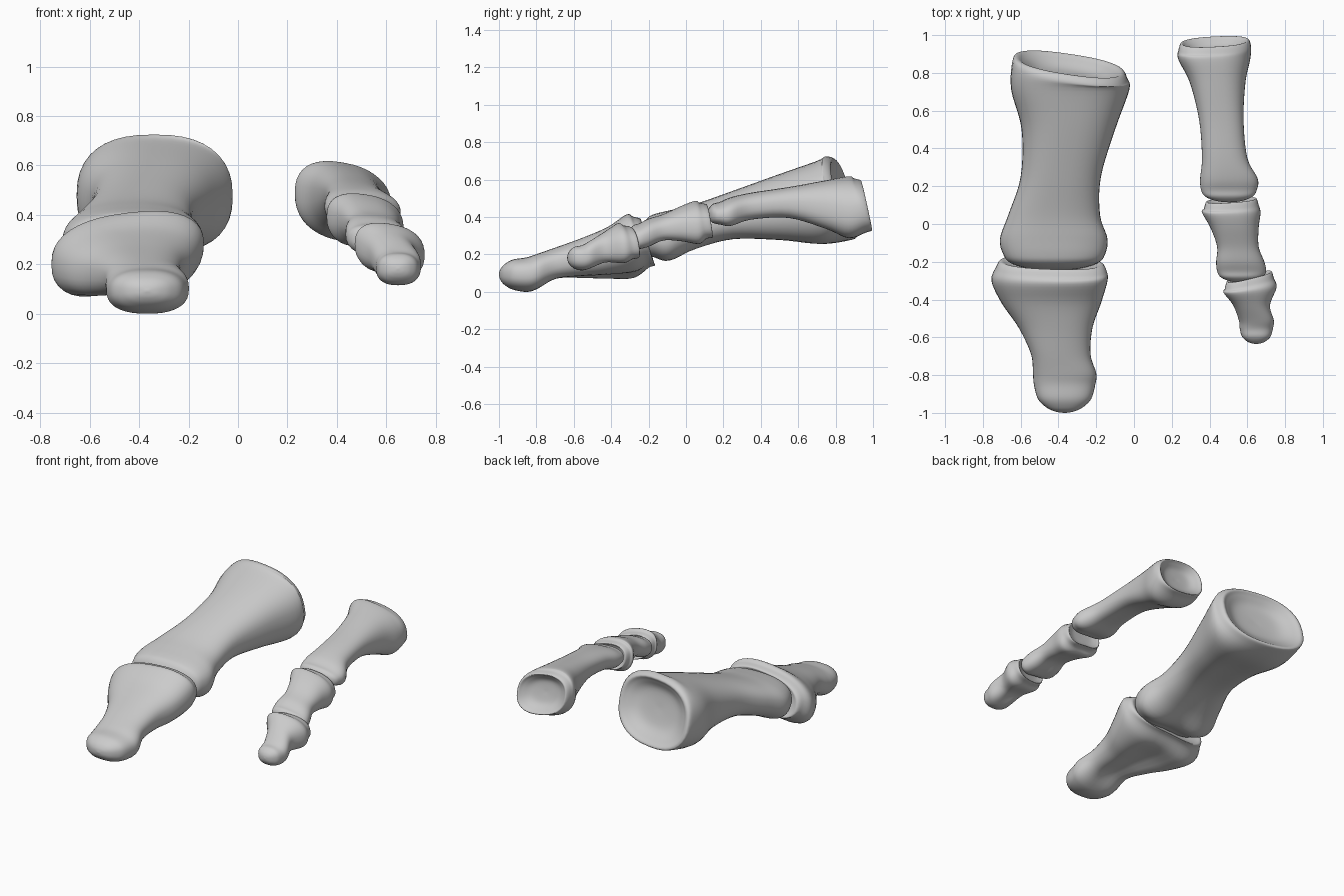
import bpy, bmesh, math

SIDES, STEPS = 40, 5


def scaled(st, s, dy):
    y, x0, x1, z0, z1, top, right, k, flat = st
    cx, cz, rx, rz = (x0 + x1) / 2, (z0 + z1) / 2, (x1 - x0) / 2 * s, (z1 - z0) / 2 * s
    return (y + dy, cx - rx, cx + rx, cz - rz, cz + rz, top * s, right * s, k, flat * s)


def spline(a, b, c, d, t):
    return tuple(0.5 * (2 * q + (r - p) * t + (2 * p - 5 * q + 4 * r - s) * t * t
                        + (3 * q - p - 3 * r + s) * t ** 3) for p, q, r, s in zip(a, b, c, d))


def ring(st):
    y, x0, x1, z0, z1, top, right, k, flat = st
    pts = []
    for i in range(SIDES):
        a = 2 * math.pi * i / SIDES
        c = math.copysign(abs(math.cos(a)) ** 0.82, math.cos(a))
        s = math.copysign(abs(math.sin(a)) ** 0.82, math.sin(a))
        h = s * math.sqrt(1 - k * k) + k * c
        if s < 0:  # hollow between the two lower ridges
            h *= 1 - flat * math.exp(-(c / 0.5) ** 2)
        pts.append(((x0 + x1) / 2 + c * (x1 - x0) / 2, y + top * s + right * c,
                    (z0 + z1) / 2 + h * (z1 - z0) / 2))
    return pts


def bone(name, stations, dish, cap):
    """Loft sections (y, x0, x1, z0, z1, top lean, right lean, roll, hollow) from back to front."""
    st = [tuple(s) + (0,) * (9 - len(s)) for s in stations]
    a, b = st[0], st[-1]
    st = ([scaled(a, s, -dish * d) for s, d in ((.04, 1), (.5, .85), (.78, .3), (.92, 0))]  # dished joint
          + [scaled(a, 1, -.035)] + st[1:]
          + [scaled(b, s, -cap * d) for s, d in ((.87, .5), (.6, .8), (.31, .95), (.04, 1))])  # rounded head
    p = [st[0]] + st + [st[-1]]
    rows = [spline(*p[i:i + 4], j / STEPS) for i in range(len(st) - 1) for j in range(STEPS)] + [st[-1]]
    bm = bmesh.new()
    loops = [[bm.verts.new(v) for v in ring(r)] for r in rows]
    for l, m in zip(loops, loops[1:]):
        for i in range(SIDES):
            j = (i + 1) % SIDES
            bm.faces.new((l[i], l[j], m[j], m[i]))
    bm.faces.new(loops[0])
    bm.faces.new(loops[-1])
    bmesh.ops.recalc_face_normals(bm, faces=bm.faces)
    for f in bm.faces:
        f.smooth = True
    me = bpy.data.meshes.new(name)
    bm.to_mesh(me)
    bm.free()
    ob = bpy.data.objects.new(name, me)
    bpy.context.collection.objects.link(ob)


# Big toe
bone("big_toe_proximal_phalanx", [
    (.845, -.645, -.035, .275, .725, -.06, -.045),
    (.71, -.65, -.025, .235, .70, -.01, 0, 0, .1),
    (.50, -.595, -.10, .255, .63, 0, 0, 0, .15),
    (.25, -.60, -.175, .265, .54, 0, 0, 0, .15),
    (.05, -.665, -.18, .21, .47, 0, 0, 0, .2),
    (-.08, -.71, -.14, .14, .44, .01, 0, 0, .3),
    (-.165, -.69, -.155, .165, .42, .01, 0, 0, .25)], .07, .08)
bone("big_toe_distal_phalanx", [
    (-.205, -.73, -.145, .125, .40, -.04, -.01, .2, .1),
    (-.30, -.755, -.14, .06, .41, -.02, 0, .22, .25),
    (-.42, -.70, -.175, .05, .345, 0, 0, .15, .4),
    (-.55, -.61, -.22, .055, .29, 0, 0, .1, .4),
    (-.69, -.545, -.23, .055, .24, 0, 0, 0, .3),
    (-.79, -.535, -.20, .01, .205, 0, 0, 0, .1),
    (-.85, -.53, -.205, 0, .185)], .03, .15)

# Small toe
bone("small_toe_proximal_phalanx", [
    (.965, .235, .62, .32, .605, -.03, .01, -.2),
    (.87, .235, .615, .29, .615, 0, 0, -.2),
    (.75, .295, .59, .33, .595, 0, 0, -.15, .1),
    (.55, .345, .58, .39, .56, 0, 0, -.1, .1),
    (.35, .36, .60, .38, .53, 0, 0, -.1, .15),
    (.24, .35, .655, .345, .505, 0, 0, -.15, .25),
    (.18, .355, .65, .355, .48, 0, 0, -.15, .2)], .05, .065)
bone("small_toe_middle_phalanx", [
    (.125, .37, .66, .28, .475, -.015, .01, -.2, .1),
    (.06, .36, .67, .25, .485, -.01, 0, -.2, .15),
    (-.02, .405, .66, .265, .46, 0, 0, -.2, .15),
    (-.12, .44, .66, .27, .415, 0, 0, -.2, .2),
    (-.20, .435, .69, .235, .39, 0, 0, -.2, .25),
    (-.25, .44, .70, .225, .365, 0, 0, -.2, .2)], .02, .06)
bone("small_toe_distal_phalanx", [
    (-.28, .48, .74, .175, .355, -.015, .03, -.2),
    (-.35, .475, .755, .15, .365, -.01, .015, -.2, .1),
    (-.43, .525, .72, .15, .325, 0, 0, -.1, .15),
    (-.51, .555, .74, .12, .275, 0, 0, 0, .1),
    (-.555, .56, .735, .115, .25)], .015, .08)
